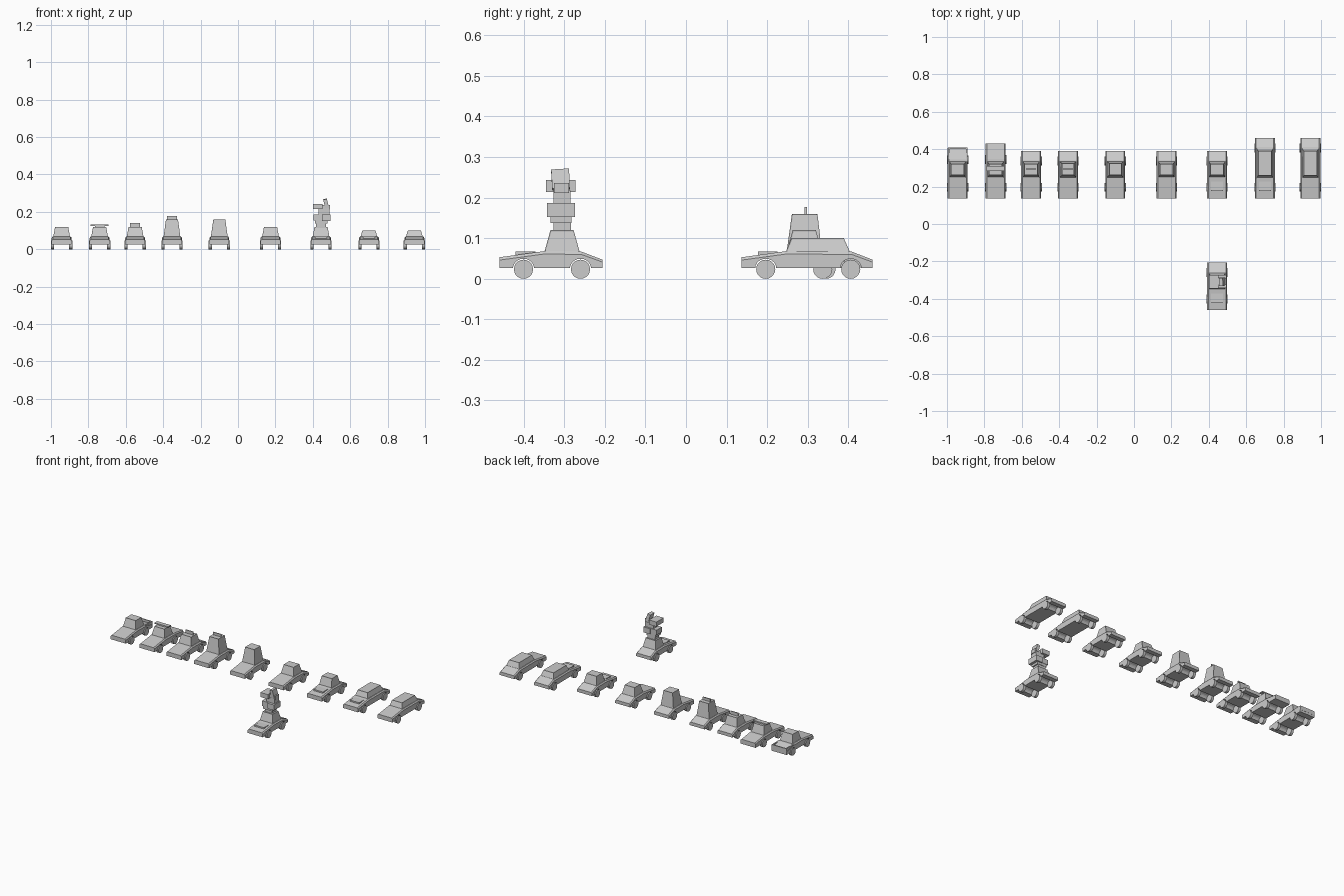
import bpy, bmesh, math
from mathutils import Matrix, Euler

if "Cube" in bpy.data.objects:
    bpy.data.objects.remove(bpy.data.objects["Cube"])


def finish(bm, name):
    bmesh.ops.recalc_face_normals(bm, faces=bm.faces)
    me = bpy.data.meshes.new(name)
    bm.to_mesh(me)
    bm.free()
    ob = bpy.data.objects.new(name, me)
    bpy.context.collection.objects.link(ob)
    return ob


def box(name, lo, hi, tilt=(0, 0, 0)):
    bm = bmesh.new()
    c = [(a + b) / 2 for a, b in zip(lo, hi)]
    s = [b - a for a, b in zip(lo, hi)]
    m = Matrix.Translation(c) @ Euler(tilt).to_matrix().to_4x4() @ Matrix.Diagonal((*s, 1))
    bmesh.ops.create_cube(bm, size=1, matrix=m)
    return finish(bm, name)


def arch(y, r=0.026, z0=0.026, n=10):
    # wheel opening cut into the lower edge
    return [(y - r * math.cos(math.pi * i / n), z0 + 0.9 * r * math.sin(math.pi * i / n))
            for i in range(n + 1)]


def body(name, x, y, length, rear, tail):
    deck = rear + 0.002
    bottom = [(0, 0.026)] + arch(0.0595) + arch(rear) + [(length, 0.026)]
    belt = [(length, tail - 0.006), (deck, 0.06), (0.11, 0.061), (0, 0.046)]
    top = [(length, tail), (deck, 0.067), (0.11, 0.068), (0, 0.053)]
    bm = bmesh.new()
    rings = []
    for s in (-1, 1):
        make = lambda pts, w: [bm.verts.new((x + s * w, y + a, b)) for a, b in pts]
        lo, mid, up = make(bottom, 0.053), make(belt, 0.053), make(top, 0.047)
        bm.faces.new(lo + mid)
        for i in range(3):
            bm.faces.new((mid[i], mid[i + 1], up[i + 1], up[i]))
        rings.append(lo + [mid[0]] + up + [mid[-1]])
    a, b = rings
    n = len(a)
    for i in range(n):
        j = (i + 1) % n
        bm.faces.new((a[i], a[j], b[j], b[i]))
    return finish(bm, name)


def cabin(name, x, y, base, roof, height, half):
    bm = bmesh.new()
    levels = []
    for (y0, y1), z, w in ((base, 0.066, 0.045), (roof, height, half)):
        levels.append([bm.verts.new((x + sx * w, y + yy, z))
                       for sx, yy in ((-1, y0), (1, y0), (1, y1), (-1, y1))])
    a, b = levels
    bm.faces.new(a[::-1])
    bm.faces.new(b)
    panes = [bm.faces.new((a[i], a[(i + 1) % 4], b[(i + 1) % 4], b[i])) for i in range(4)]
    bmesh.ops.recalc_face_normals(bm, faces=bm.faces)
    # recessed windows
    bmesh.ops.inset_individual(bm, faces=panes, thickness=0.004, depth=-0.0015)
    return finish(bm, name)


def wheels(name, x, y, rear):
    for axle, wy in (("front", 0.0595), ("rear", rear)):
        for side, s in (("left", 1), ("right", -1)):
            bm = bmesh.new()
            m = Matrix.Translation((x + s * 0.0485, y + wy, 0.0235)) @ Matrix.Rotation(math.pi / 2, 4, 'Y')
            bmesh.ops.create_cone(bm, cap_ends=True, segments=20, radius1=0.0235,
                                  radius2=0.0235, depth=0.017, matrix=m)
            ob = finish(bm, f"{name}_{axle}_{side}_wheel")
            for p in ob.data.polygons:
                p.use_smooth = len(p.vertices) == 4
            ob.data.set_sharp_from_angle(angle=math.radians(40))


def car(name, x, y, kind="short", length=0.2545, rear=0.2, tail=0.047, scoop=False):
    base, roof, h, half = (0.111, 0.198), (0.126, 0.183), 0.12, 0.035
    if kind == "tall":
        roof, h, half = (0.124, 0.187), 0.16, 0.032
    if kind == "long":
        length, rear = 0.323, 0.269
        base, roof, h = (0.109, 0.267), (0.123, 0.252), 0.1
    body(name + "_body", x, y, length, rear, tail)
    cabin(name + "_cabin", x, y, base, roof, h, half)
    wheels(name, x, y, rear)
    if scoop:
        box(name + "_hood_scoop", (x - 0.033, y + 0.04, 0.05), (x + 0.033, y + 0.089, 0.067))


R = 0.137  # front of the back row

# row of cars
car("pickup", -0.943, R, length=0.27, rear=0.207, tail=0.05)
car("flat_roof_car", -0.74, R, length=0.293, rear=0.208, tail=0.055)
car("sign_car", -0.55, R)
car("tall_sign_car", -0.353, R, "tall")
car("tall_car", -0.10, R, "tall")
car("plain_car", 0.174, R)
car("scoop_car", 0.444, R, scoop=True)
car("long_scoop_car", 0.70, R, "long", scoop=True)
car("long_car", 0.943, R, "long")
car("tower_car", 0.444, -0.46, scoop=True)

# pickup bed walls
for side, s in (("left", 1), ("right", -1)):
    c = -0.943 + s * 0.048
    box(f"bed_{side}_wall", (c - 0.004, 0.335, 0.045), (c + 0.004, 0.407, 0.066))
box("bed_tailgate", (-0.995, 0.401, 0.04), (-0.891, 0.408, 0.066))

# roof fittings
box("roof_light_bar", (-0.788, 0.283, 0.124), (-0.692, 0.310, 0.131))
box("roof_light_mount", (-0.765, 0.288, 0.118), (-0.715, 0.305, 0.126))
box("roof_sign", (-0.577, 0.292, 0.118), (-0.523, 0.298, 0.14))
box("tall_roof_sign", (-0.38, 0.292, 0.158), (-0.326, 0.298, 0.177))

# stacked tower on the front car
box("tower_post", (0.418, -0.326, 0.118), (0.470, -0.284, 0.145))
box("tower_lower_block", (0.412, -0.334, 0.138), (0.478, -0.282, 0.16))
box("tower_middle_block", (0.448, -0.343, 0.152), (0.494, -0.274, 0.187))
box("tower_side_block", (0.404, -0.334, 0.155), (0.449, -0.280, 0.187))
box("tower_neck", (0.430, -0.327, 0.185), (0.488, -0.285, 0.218))
box("tower_upper_block", (0.400, -0.345, 0.214), (0.452, -0.272, 0.243))
box("tower_upper_core", (0.450, -0.325, 0.212), (0.492, -0.288, 0.236))
box("tower_tilted_top", (0.461, -0.331, 0.220), (0.481, -0.287, 0.269), (0.06, -0.25, 0))
